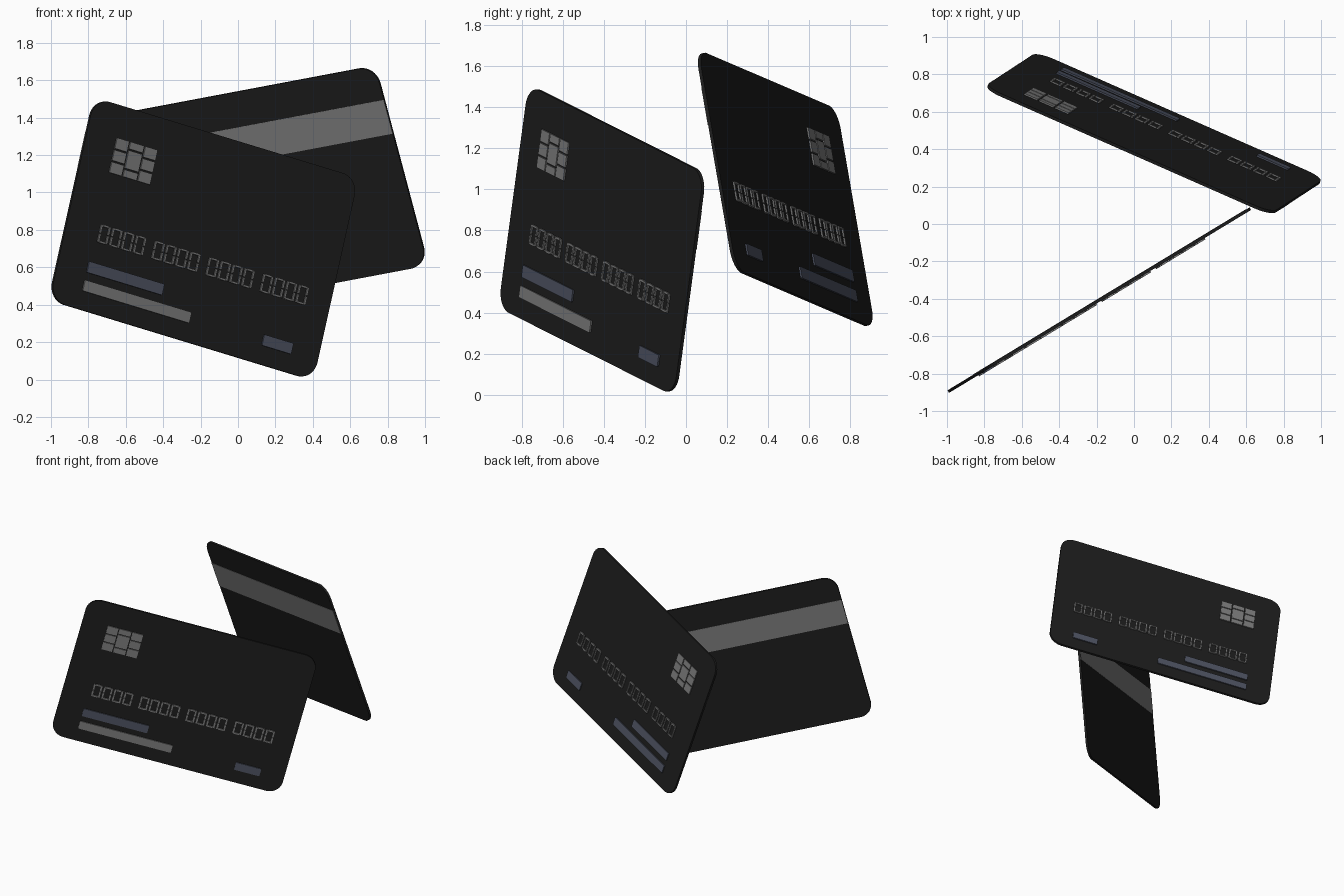
import bpy, bmesh
from math import sin, cos, pi, radians
from mathutils import Matrix, Vector

if "Cube" in bpy.data.objects:
    bpy.data.objects.remove(bpy.data.objects["Cube"])

W, H, T = 1.705, 1.12, 0.016      # card width, height, thickness
RAISE = 0.008                     # height of raised details


def material(name, rgb):
    m = bpy.data.materials.new(name)
    m.diffuse_color = (*rgb, 1)
    m.use_nodes = True
    m.node_tree.nodes["Principled BSDF"].inputs["Base Color"].default_value = m.diffuse_color
    return m


BLACK = material("card_black", (0.012, 0.012, 0.012))
SILVER = material("silver", (0.2, 0.2, 0.2))
BLUE = material("slate_blue", (0.075, 0.085, 0.12))


def rounded(u0, u1, v0, v1, r, n=8):
    """Outline of a rectangle with rounded corners."""
    if r == 0:
        return [(u0, v0), (u1, v0), (u1, v1), (u0, v1)]
    centres = [(u1 - r, v1 - r), (u0 + r, v1 - r), (u0 + r, v0 + r), (u1 - r, v0 + r)]
    return [(cu + r * cos((k + i / n) * pi / 2), cv + r * sin((k + i / n) * pi / 2))
            for k, (cu, cv) in enumerate(centres) for i in range(n + 1)]


def plates(name, outlines, n0, n1, frame, mat):
    """Extrude flat outlines between two heights and place them in the card frame."""
    bm = bmesh.new()
    for pts in outlines:
        low = [bm.verts.new((u, v, n0)) for u, v in pts]
        high = [bm.verts.new((u, v, n1)) for u, v in pts]
        bm.faces.new(low[::-1])
        bm.faces.new(high)
        for i in range(len(pts)):
            j = (i + 1) % len(pts)
            bm.faces.new((low[i], low[j], high[j], high[i]))
    bm.transform(frame)
    if frame.determinant() < 0:
        bmesh.ops.reverse_faces(bm, faces=bm.faces[:])
    me = bpy.data.meshes.new(name)
    bm.to_mesh(me)
    bm.free()
    me.materials.append(mat)
    ob = bpy.data.objects.new(name, me)
    bpy.context.collection.objects.link(ob)
    bpy.ops.object.select_all(action='DESELECT')
    ob.select_set(True)
    bpy.context.view_layer.objects.active = ob
    bpy.ops.object.shade_smooth_by_angle(angle=radians(30))
    return ob


def chip_cells():
    """Three columns of contact pads, the middle one with a taller centre."""
    cells, gap = [], 0.004
    cols = [(-0.67, -0.583), (-0.583, -0.487), (-0.487, -0.40)]
    for k, (a, b) in enumerate(cols):
        rows = (0.19, 0.237, 0.343, 0.39) if k == 1 else (0.19, 0.257, 0.323, 0.39)
        for c, d in zip(rows, rows[1:]):
            cells.append(rounded(a + gap, b - gap, c + gap, d - gap, 0))
    return cells


def digit_segments():
    """Sixteen six-segment digits in four groups."""
    segs, w, v0, v1, s, g = [], 0.063, -0.185, -0.085, 0.011, 0.002
    mid = (v0 + v1) / 2
    for i in range(16):
        u = -0.645 + (i // 4) * 0.35 + (i % 4) * 0.0767
        for a, b in ((v0, v0 + s), (v1 - s, v1)):
            segs.append([(u + s + g, a), (u + w - s - g, a), (u + w - s - g, b), (u + s + g, b)])
        for a in (u, u + w - s):
            for c, d in ((v0 + g, mid - g), (mid + g, v1 - g)):
                segs.append(rounded(a, a + s, c, d, 0))
    return segs


def card(prefix, frame, long_bar_mat):
    t = T / 2
    plates(prefix + "_body", [rounded(-W/2, W/2, -H/2, H/2, 0.1, 10)], -t, t, frame, BLACK)
    top = (t - 0.002, t + RAISE)
    plates(prefix + "_chip", chip_cells(), *top, frame, SILVER)
    plates(prefix + "_digits", digit_segments(), *top, frame, SILVER)
    plates(prefix + "_short_bar", [rounded(-0.668, -0.182, -0.358, -0.297, 0.006, 3)], *top, frame, BLUE)
    plates(prefix + "_long_bar", [rounded(-0.668, 0.02, -0.46, -0.4, 0.006, 3)], *top, frame, long_bar_mat)
    plates(prefix + "_date_bar", [rounded(0.49, 0.678, -0.46, -0.4, 0.006, 3)], *top, frame, BLUE)
    # stripe across the back
    plates(prefix + "_stripe", [rounded(-W/2, W/2, 0.18, 0.37, 0)], -t - 0.002, -t + 0.002, frame, SILVER)


def make_frame(centre, u, v, mirrored):
    v = Vector(v).normalized()
    u = Vector(u)
    u = (u - u.dot(v) * v).normalized()
    n = u.cross(v) * (-1 if mirrored else 1)
    m = Matrix((u, v, n)).transposed().to_4x4()
    return Matrix.Translation(centre) @ m


# front card: upright plane, turned and tilted
yaw, tilt = radians(31.2), radians(14.6)
card("front_card", make_frame(
    (-0.1855, -0.407, 0.7515),
    (cos(tilt) * cos(yaw), cos(tilt) * sin(yaw), -sin(tilt)),
    (sin(tilt) * cos(yaw), sin(tilt) * sin(yaw), cos(tilt)), False), SILVER)

# rear card: mirrored copy facing backwards
card("rear_card", make_frame(
    (0.107, 0.483, 1.0), (1.54, -0.675, 0.279), (-0.286, -0.187, 1.08), True), BLUE)
